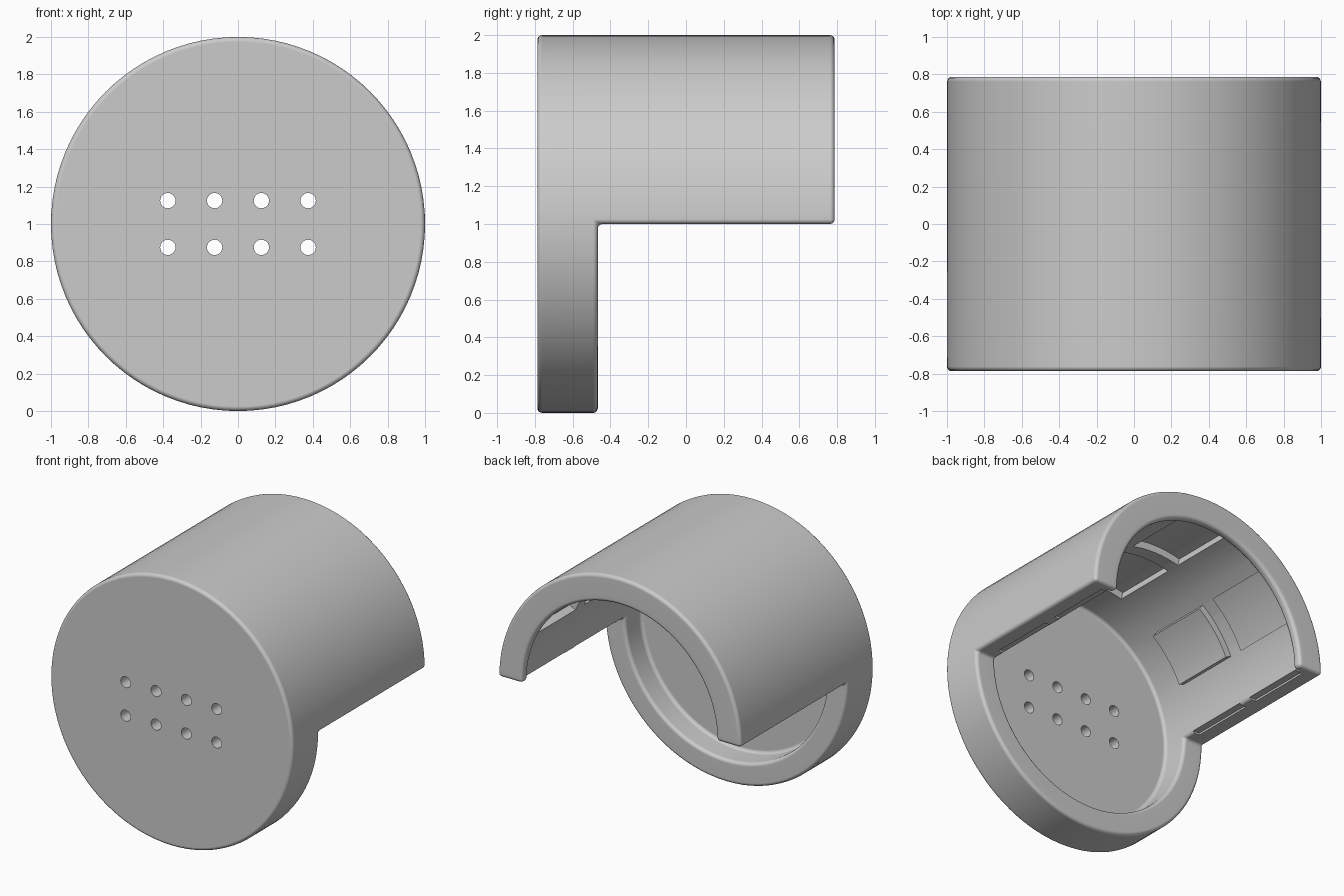
import bpy, bmesh
from math import cos, sin, pi, radians

cube = bpy.data.objects.get("Cube")
if cube:
    bpy.data.objects.remove(cube, do_unlink=True)

SEG = 96                              # divisions round the housing
HALF = SEG // 2
R_OUT, R_BORE, R_LIP = 1.0, 0.83, 0.8   # outer wall, bore, narrower back lip
FRONT, FLOOR, RING, LIP, BACK = -0.787, -0.655, -0.467, 0.72, 0.787

grey = bpy.data.materials.new("plain_grey")
grey.use_nodes = True
grey.diffuse_color = (0.6, 0.6, 0.6, 1)
grey.node_tree.nodes["Principled BSDF"].inputs["Base Color"].default_value = (0.6, 0.6, 0.6, 1)


def make_object(name, bm):
    bmesh.ops.recalc_face_normals(bm, faces=bm.faces)
    mesh = bpy.data.meshes.new(name)
    bm.to_mesh(mesh)
    bm.free()
    mesh.materials.append(grey)
    obj = bpy.data.objects.new(name, mesh)
    bpy.context.collection.objects.link(obj)
    return obj


def round_edges(obj):
    bevel = obj.modifiers.new("rounded_edges", "BEVEL")
    bevel.width = 0.025
    bevel.segments = 4
    bevel.limit_method = "ANGLE"
    bevel.angle_limit = radians(40)


def add_boolean(obj, operation, other):
    other.hide_render = True
    mod = obj.modifiers.new(other.name, "BOOLEAN")
    mod.operation = operation
    mod.solver = "EXACT"
    mod.object = other


def polar(r, angle, y):
    return (r * cos(angle), y, 1 + r * sin(angle))


def loop(bm, r, y, count):
    return [bm.verts.new(polar(r, 2 * pi * i / SEG, y)) for i in range(count)]


def band(bm, a, b, i):
    j = (i + 1) % len(a)
    bm.faces.new((a[i], a[j], b[j], b[i]))


def loft(bm, rings):
    """Closed solid between two rings of points."""
    a, b = [[bm.verts.new(p) for p in ring] for ring in rings]
    bm.faces.new(a)
    bm.faces.new(b)
    for i in range(len(a)):
        band(bm, a, b, i)


# Housing: round front cup whose upper half continues back as a half shell
bm = bmesh.new()
front, floor = loop(bm, R_OUT, FRONT, SEG), loop(bm, R_BORE, FLOOR, SEG)
ring_out, ring_in = loop(bm, R_OUT, RING, SEG), loop(bm, R_BORE, RING, SEG)
back_out, back_in = loop(bm, R_OUT, BACK, HALF + 1), loop(bm, R_BORE, BACK, HALF + 1)
bm.faces.new(front)
bm.faces.new(floor)
for i in range(SEG):
    band(bm, front, ring_out, i)
    band(bm, floor, ring_in, i)
    if i < HALF:
        band(bm, ring_out, back_out, i)
        band(bm, back_out, back_in, i)
        band(bm, back_in, ring_in, i)
    else:
        band(bm, ring_out, ring_in, i)
for i in (0, HALF):           # flat lower edges of the half shell
    bm.faces.new((ring_out[i], back_out[i], back_in[i], ring_in[i]))
housing = make_object("housing", bm)
round_edges(housing)

# Back lip: half ring that narrows the open end, rooted inside the wall
bm = bmesh.new()
section = [loop(bm, r, y, HALF + 1) for r, y in
           ((R_LIP, LIP), (0.91, LIP), (0.91, BACK), (R_LIP, BACK))]
for k in range(4):
    for i in range(HALF):
        band(bm, section[k], section[(k + 1) % 4], i)
for i in (0, HALF):
    bm.faces.new([line[i] for line in section])
lip = make_object("back_lip", bm)
round_edges(lip)
add_boolean(housing, "UNION", lip)

# Cutter: eight vent holes and the curved pockets inside the shell
bm = bmesh.new()
for x in (-0.375, -0.125, 0.125, 0.375):
    for z in (0.875, 1.125):
        loft(bm, [[(x + 0.041 * cos(t * pi / 12), y, z + 0.041 * sin(t * pi / 12))
                   for t in range(24)] for y in (FRONT - 0.1, FLOOR + 0.1)])

STEPS = 8
for k in range(-2, 3):        # pockets spaced a seventh of a turn apart
    mid = pi / 2 + k * 2 * pi / 7
    angles = [mid + radians(13.8) * (2 * s / STEPS - 1) for s in range(STEPS + 1)]
    arc = [(0.885, a) for a in angles] + [(0.78, a) for a in reversed(angles)]
    for ends in ((-0.37, 0.12), (0.225, 0.71)):
        loft(bm, [[polar(r, a, y) for r, a in arc] for y in ends])
cutter = make_object("pocket_cutter", bm)
add_boolean(housing, "DIFFERENCE", cutter)

# Bake the rounded and cut shape
bpy.context.view_layer.update()
result = housing.evaluated_get(bpy.context.evaluated_depsgraph_get())
mesh = bpy.data.meshes.new_from_object(result)
housing.modifiers.clear()
housing.data = mesh
for helper in (lip, cutter):
    bpy.data.objects.remove(helper, do_unlink=True)

# Smooth shading with flat faces kept flat
bpy.ops.object.select_all(action="DESELECT")
housing.select_set(True)
bpy.context.view_layer.objects.active = housing
bpy.ops.object.shade_smooth_by_angle(angle=radians(30))
weighted = housing.modifiers.new("flat_face_normals", "WEIGHTED_NORMAL")
weighted.keep_sharp = True
